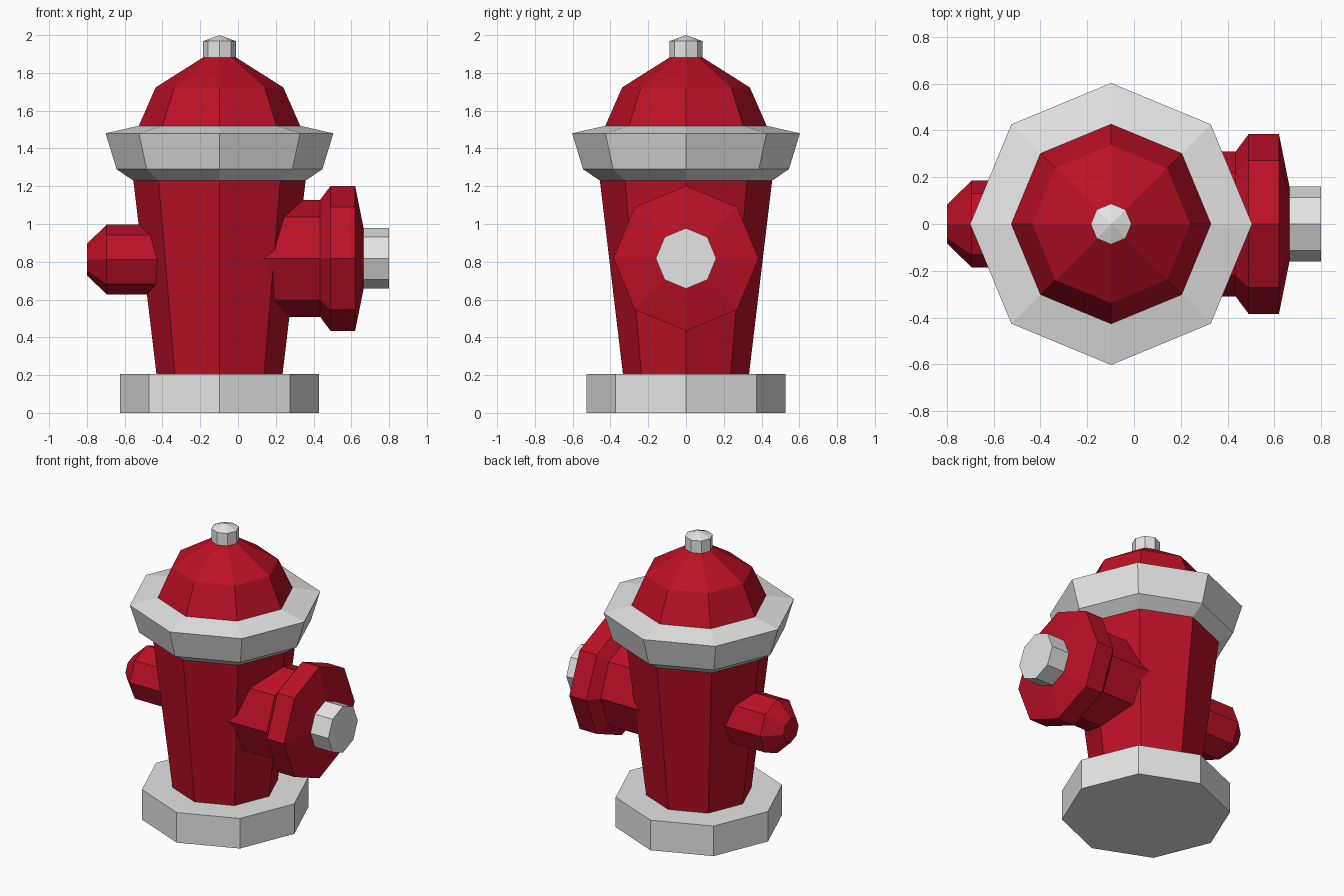
import bpy, bmesh, math
from mathutils import Matrix

if "Cube" in bpy.data.objects:
    bpy.data.objects.remove(bpy.data.objects["Cube"])

SIDES = 8


def material(name, rgb):
    m = bpy.data.materials.new(name)
    m.diffuse_color = (*rgb, 1.0)
    m.use_nodes = True
    m.node_tree.nodes["Principled BSDF"].inputs["Base Color"].default_value = m.diffuse_color
    return m


red = material("red paint", (0.50, 0.005, 0.019))
grey = material("light grey metal", (0.78, 0.78, 0.78))


def lathe(name, profile, mat, origin, direction="z"):
    """Eight-sided turned part; profile holds (radius, distance along axis)."""
    bm = bmesh.new()
    rings = []
    for r, h in profile:
        if r == 0:
            rings.append([bm.verts.new((0, 0, h))] * SIDES)
        else:
            rings.append([bm.verts.new((r * math.cos(i * math.tau / SIDES),
                                        r * math.sin(i * math.tau / SIDES), h))
                          for i in range(SIDES)])
    for a, b in zip(rings, rings[1:]):
        for i in range(SIDES):
            j = (i + 1) % SIDES
            bm.faces.new(dict.fromkeys((a[i], a[j], b[j], b[i])))
    for ring in (rings[0], rings[-1]):
        if ring[0] is not ring[1]:
            bm.faces.new(ring)
    turn = {"z": 0, "+x": math.pi / 2, "-x": -math.pi / 2}[direction]
    bm.transform(Matrix.Rotation(turn, 4, "Y"))
    bmesh.ops.recalc_face_normals(bm, faces=bm.faces)
    mesh = bpy.data.meshes.new(name)
    bm.to_mesh(mesh)
    bm.free()
    mesh.materials.append(mat)
    obj = bpy.data.objects.new(name, mesh)
    obj.location = origin
    bpy.context.collection.objects.link(obj)
    return obj


# Upright parts share one axis
axis = (-0.098, 0, 0)
lathe("base", [(0.527, 0), (0.527, 0.207)], grey, axis)
lathe("barrel", [(0.334, 0.207), (0.456, 1.23)], red, axis)
lathe("collar", [(0.456, 1.23), (0.545, 1.29), (0.603, 1.48), (0.427, 1.52)], grey, axis)
lathe("dome", [(0.427, 1.52), (0.338, 1.723), (0.087, 1.882)], red, axis)
lathe("top_nut", [(0.087, 1.882), (0.087, 1.968), (0, 2.0)], grey, axis)

# Large outlet on the right, small outlet on the left
side = (0, 0, 0.818)
lathe("large_outlet", [(0.31, 0.1), (0.31, 0.435), (0.384, 0.49), (0.384, 0.62),
                       (0.16, 0.665)], red, side, "+x")
lathe("outlet_nut", [(0.16, 0.665), (0.16, 0.8)], grey, side, "+x")
lathe("small_outlet", [(0.185, 0.36), (0.185, 0.695), (0.083, 0.8)], red, (0, 0, 0.812), "-x")
